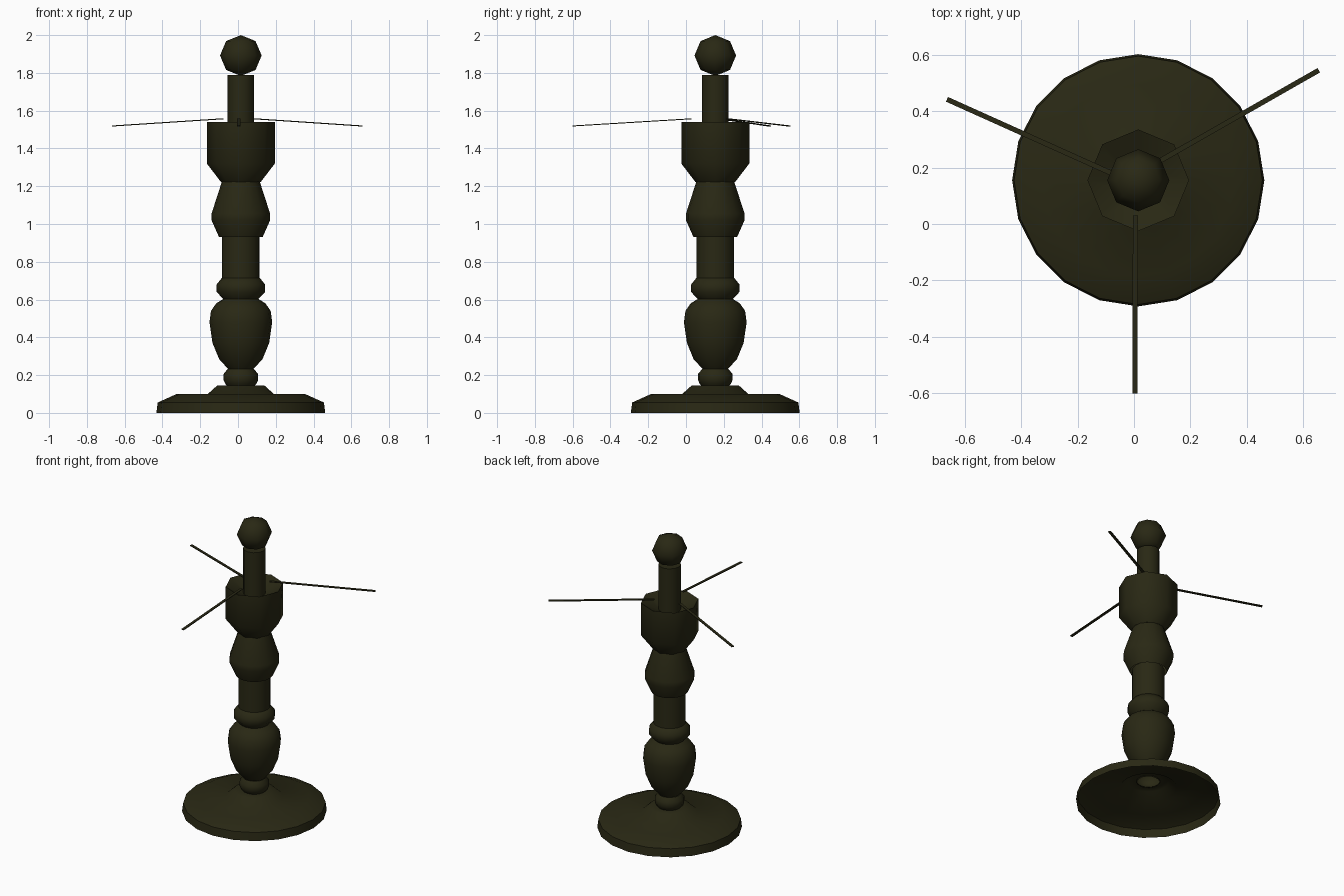
import bpy, bmesh, math
from mathutils import Vector

if "Cube" in bpy.data.objects:
    bpy.data.objects.remove(bpy.data.objects["Cube"])

CX, CY = 0.015, 0.155   # turning axis of the stand

mat = bpy.data.materials.new("dark olive bronze")
mat.diffuse_color = (0.022, 0.021, 0.007, 1)
mat.use_nodes = True
mat.node_tree.nodes["Principled BSDF"].inputs["Base Color"].default_value = mat.diffuse_color


def finish(name, bm, smooth=None):
    me = bpy.data.meshes.new(name)
    bm.to_mesh(me)
    bm.free()
    ob = bpy.data.objects.new(name, me)
    bpy.context.collection.objects.link(ob)
    me.materials.append(mat)
    if smooth:
        bpy.ops.object.select_all(action='DESELECT')
        ob.select_set(True)
        bpy.context.view_layer.objects.active = ob
        bpy.ops.object.shade_smooth_by_angle(angle=math.radians(smooth))
    return ob


def lathe(name, profile, sides, smooth=50):
    """Turn a list of (radius, z), bottom to top, around the axis."""
    bm = bmesh.new()
    rings = []
    for r, z in profile:
        if r == 0:
            rings.append([bm.verts.new((CX, CY, z))] * sides)
        else:
            rings.append([bm.verts.new((CX + r * math.cos(a), CY + r * math.sin(a), z))
                          for a in (2 * math.pi * i / sides for i in range(sides))])
    for lo, hi in zip(rings, rings[1:]):
        for i in range(sides):
            j = (i + 1) % sides
            quad = list(dict.fromkeys((lo[i], lo[j], hi[j], hi[i])))
            bm.faces.new(quad)
    return finish(name, bm, smooth)


# hollow round foot, open underneath
lathe("base", [(.447, 0), (.44, .055), (.34, .1), (.175, .1), (.125, .145), (.07, .145)], 20)
# turned stem parts
lathe("neck_ring", [(.07, .14), (.083, .155), (.092, .175), (.092, .205), (.07, .232)], 16)
lathe("urn", [(.065, .23), (.115, .285), (.15, .37), (.166, .48), (.158, .54), (.13, .58), (.09, .605)], 16)
lathe("collar", [(.09, .60), (.128, .64), (.128, .68), (.1, .715), (.08, .72)], 16)
lathe("column", [(.1, .71), (.1, .94)], 16)
lathe("vase", [(.115, .93), (.155, 1.02), (.155, 1.055), (.1, 1.225)], 16)
# cup with a dished top
lathe("cup", [(0, 1.222), (.105, 1.222), (.18, 1.32), (.18, 1.54), (.06, 1.48)], 8)
# upper post and ball finial
lathe("post", [(.07, 1.46), (.07, 1.79), (0, 1.79)], 12)
R = 0.108
lathe("ball_finial", [(0 if k in (0, 4) else R * math.sin(math.pi * k / 4) * 1.02,
                       1.892 - R * math.cos(math.pi * k / 4)) for k in range(5)], 8, 60)

# three thin flat arms, sloping slightly down outwards
arms = {"front": ((.005, .03), (.003, -.60)),
        "right": ((.085, .22), (.655, .545)),
        "left": ((-.08, .18), (-.663, .442))}
for side, (a, b) in arms.items():
    p, q = Vector((*a, 1.557)), Vector((*b, 1.519))
    w = (q - p).cross(Vector((0, 0, 1))).normalized() * .009
    t = Vector((0, 0, .0025))
    bm = bmesh.new()
    for end in (p, q):
        for s, u in ((-1, -1), (1, -1), (1, 1), (-1, 1)):
            bm.verts.new(end + w * s + t * u)
    bmesh.ops.convex_hull(bm, input=bm.verts)
    finish(side + "_arm", bm)
